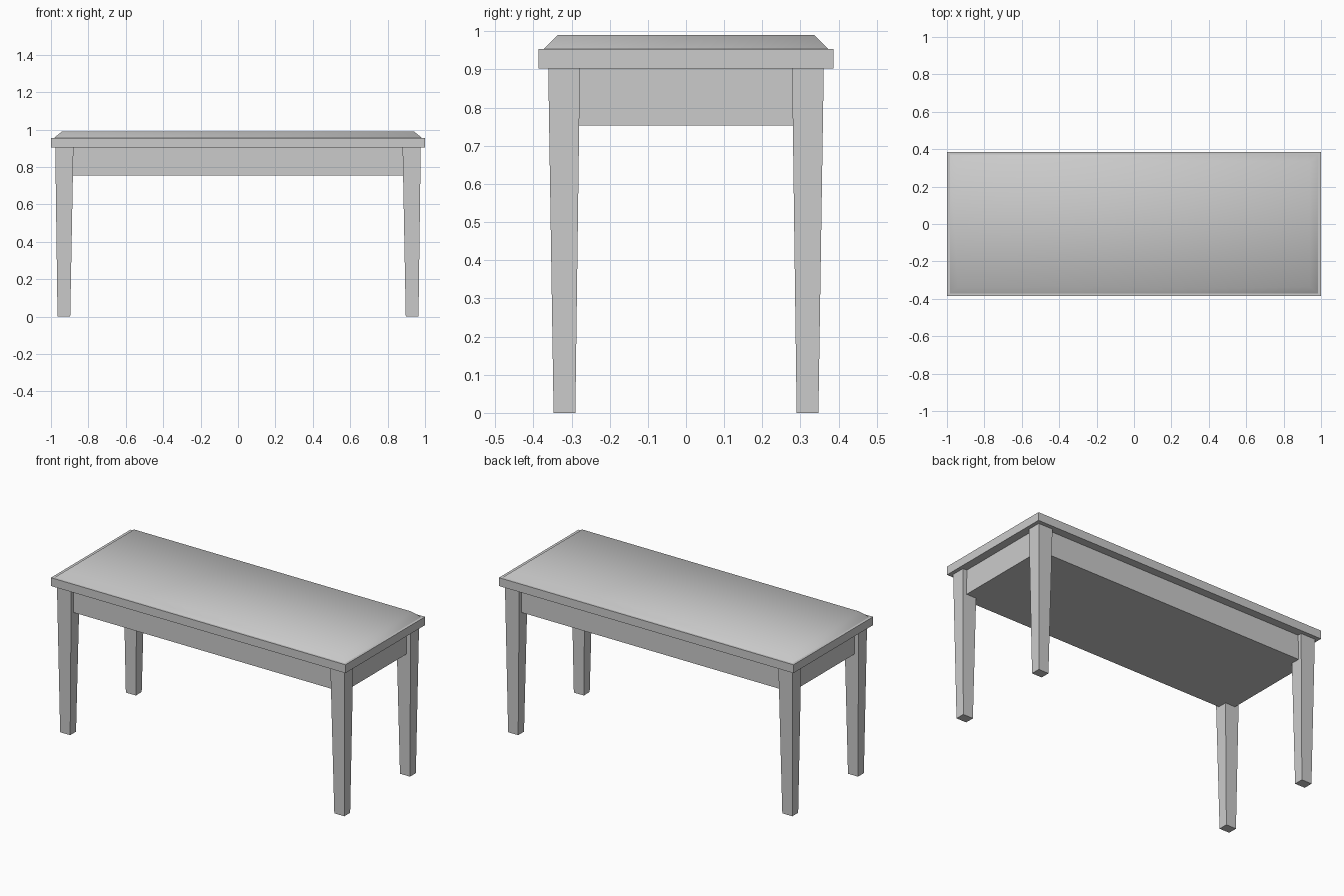
import bpy
import bmesh

default = bpy.data.objects.get("Cube")
if default:
    bpy.data.objects.remove(default, do_unlink=True)

grey = bpy.data.materials.new("plain grey")
grey.use_nodes = True
colour = (0.6, 0.6, 0.6, 1)
grey.diffuse_color = colour
grey.node_tree.nodes["Principled BSDF"].inputs["Base Color"].default_value = colour


def tapered_box(name, low, high, z0, z1, smooth=False, open_base=False):
    """Box between two rectangles, each given as (x min, x max, y min, y max)."""
    bm = bmesh.new()
    rings = []
    for (xa, xb, ya, yb), z in ((low, z0), (high, z1)):
        corners = ((xa, ya), (xb, ya), (xb, yb), (xa, yb))
        rings.append([bm.verts.new((x, y, z)) for x, y in corners])
    base, top = rings
    if not open_base:
        bm.faces.new(base)
    bm.faces.new(top)
    for i in range(4):
        j = (i + 1) % 4
        bm.faces.new((base[i], base[j], top[j], top[i]))
    bmesh.ops.recalc_face_normals(bm, faces=bm.faces)
    for face in bm.faces:
        face.smooth = smooth
    mesh = bpy.data.meshes.new(name)
    bm.to_mesh(mesh)
    bm.free()
    mesh.materials.append(grey)
    obj = bpy.data.objects.new(name, mesh)
    bpy.context.collection.objects.link(obj)
    return obj


def centred(x, y):
    return (-x, x, -y, y)


# Seat: softly shaded pad on a flat board, with a closed box below
tapered_box("seat_pad", centred(0.985, 0.372), centred(0.941, 0.336),
            0.954, 0.99, smooth=True, open_base=True)
tapered_box("seat_board", centred(1, 0.386), centred(1, 0.386), 0.903, 0.954)
tapered_box("storage_box", centred(0.95, 0.336), centred(0.95, 0.336), 0.753, 0.903)

# Four tapered legs
for side, sx in (("left", 1), ("right", -1)):
    for end, sy in (("front", -1), ("back", 1)):
        foot = (sx * 0.897, sx * 0.965, sy * 0.29, sy * 0.347)
        head = (sx * 0.88, sx * 0.977, sy * 0.278, sy * 0.361)
        tapered_box(f"{end}_{side}_leg", foot, head, 0, 0.903)
